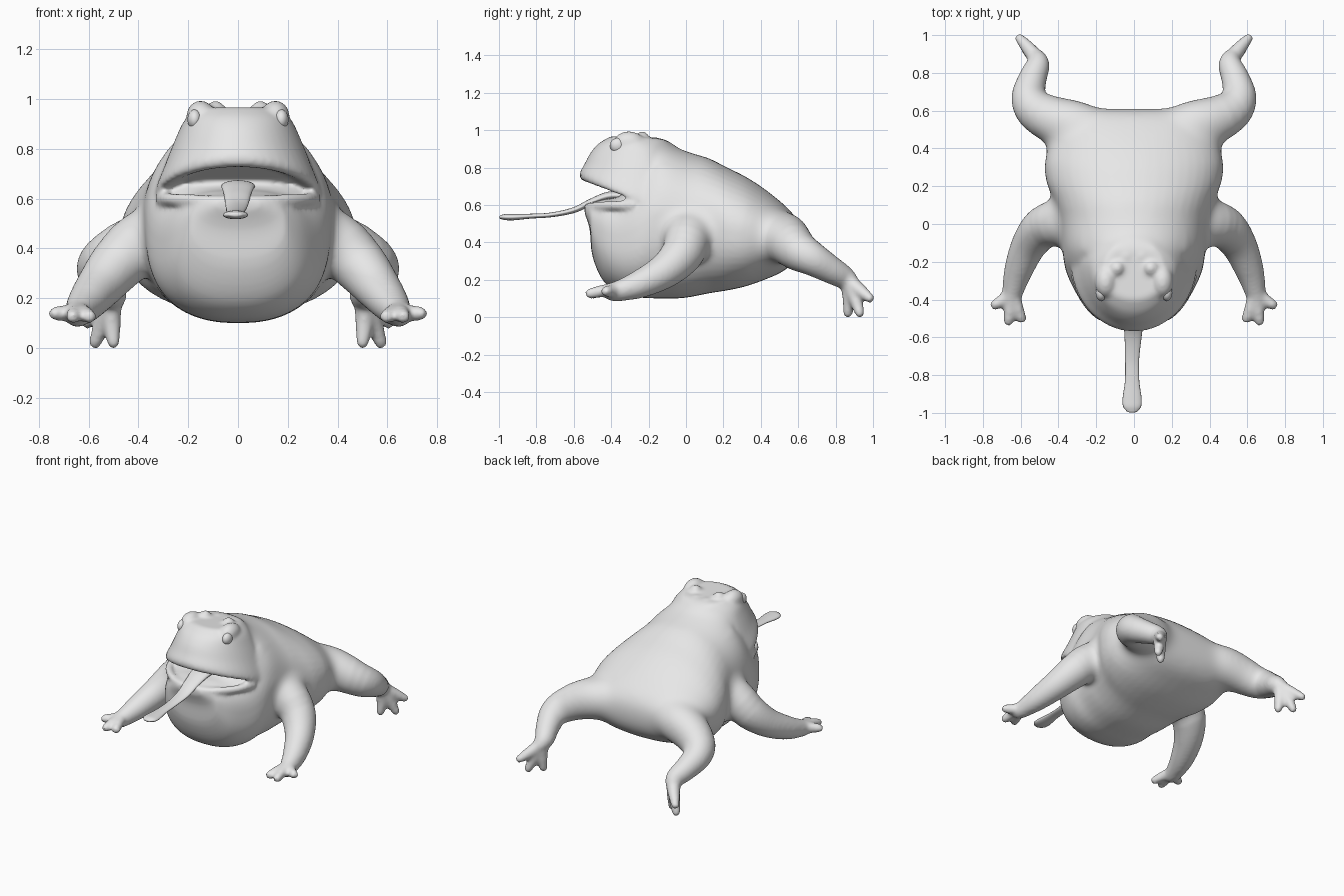
import bpy, bmesh, math
from mathutils import Vector, Matrix

if "Cube" in bpy.data.objects:
    bpy.data.objects.remove(bpy.data.objects["Cube"])

skin = bpy.data.materials.new("grey skin")
skin.diffuse_color = (0.8, 0.8, 0.8, 1)
skin.use_nodes = True
skin.node_tree.nodes["Principled BSDF"].inputs["Base Color"].default_value = skin.diffuse_color


def resample(keys, steps):
    """Smooth interpolation through key tuples."""
    out = []
    last = len(keys) - 1
    for i in range(last):
        a, b, c, d = (keys[max(0, min(last, j))] for j in (i - 1, i, i + 1, i + 2))
        for s in range(steps):
            t = s / steps
            out.append([0.5 * (2 * q + (r - p) * t + (2 * p - 5 * q + 4 * r - u) * t * t
                               + (3 * q - p - 3 * r + u) * t ** 3)
                        for p, q, r, u in zip(a, b, c, d)])
    out.append(list(keys[-1]))
    return out


def loft(bm, rings):
    """Closed skin over a list of rings."""
    loops = [[bm.verts.new(p) for p in ring] for ring in rings]
    n = len(loops[0])
    faces = [bm.faces.new(loops[0]), bm.faces.new(loops[-1])]
    for a, b in zip(loops, loops[1:]):
        for i in range(n):
            j = (i + 1) % n
            faces.append(bm.faces.new((a[i], a[j], b[j], b[i])))
    bmesh.ops.recalc_face_normals(bm, faces=faces)


def angles(n):
    return [2 * math.pi * i / n for i in range(n)]


def power(v, n):
    return math.copysign(abs(v) ** (2 / n), v)


def limb(bm, keys, side=1, flat=1.0):
    """Tapered tube along (x, y, z, radius) keys with rounded ends."""
    pts = resample([(side * x, y, z, r) for x, y, z, r in keys], 6)
    rings = []
    for i, p in enumerate(pts):
        c = Vector(p[:3])
        d = Vector(pts[min(i + 1, len(pts) - 1)][:3]) - Vector(pts[max(i - 1, 0)][:3])
        d.normalize()
        u = d.cross(Vector((0, 0, 1))).normalized()
        v = u.cross(d)
        ring = lambda o, k: [c + d * o + (u * math.cos(a) + v * math.sin(a) * flat) * p[3] * k
                             for a in angles(20)]
        cap = [(0.5 * flat, 0.8), (0.75 * flat, 0.4)]
        if i == 0:
            rings += [ring(-o * p[3], k) for o, k in reversed(cap)]
        rings.append(ring(0, 1))
        if i == len(pts) - 1:
            rings += [ring(o * p[3], k) for o, k in cap]
    loft(bm, rings)


def ball(bm, pos, size):
    m = Matrix.Translation(pos) @ Matrix.Diagonal((*size, 1))
    bmesh.ops.create_uvsphere(bm, u_segments=24, v_segments=16, radius=1, matrix=m)


def finish(bm, name):
    me = bpy.data.meshes.new(name)
    for f in bm.faces:
        f.smooth = True
    bm.to_mesh(me)
    bm.free()
    me.materials.append(skin)
    ob = bpy.data.objects.new(name, me)
    bpy.context.collection.objects.link(ob)
    return ob


bm = bmesh.new()

# torso and lower jaw: y, bottom, top, half width, squareness above and below
torso = [(-0.542, 0.555, 0.60, 0.09, 2.4, 2.2), (-0.515, 0.47, 0.61, 0.165, 2.8, 2.2),
         (-0.50, 0.325, 0.615, 0.20, 3, 2.2), (-0.44, 0.19, 0.63, 0.26, 3, 2.3),
         (-0.35, 0.125, 0.65, 0.315, 3, 2.35), (-0.25, 0.105, 0.75, 0.36, 2.6, 2.4),
         (-0.15, 0.10, 0.925, 0.378, 2.1, 2.4), (-0.05, 0.10, 0.905, 0.388, 2.1, 2.4),
         (0.02, 0.107, 0.882, 0.395, 2.05, 2.4), (0.12, 0.127, 0.85, 0.425, 2, 2.4),
         (0.22, 0.143, 0.80, 0.462, 2, 2.5), (0.32, 0.165, 0.75, 0.473, 2, 2.5),
         (0.42, 0.20, 0.685, 0.455, 2, 2.4), (0.52, 0.245, 0.605, 0.43, 2.1, 2.3),
         (0.575, 0.295, 0.55, 0.38, 2.2, 2.2), (0.602, 0.35, 0.50, 0.33, 2.2, 2.2),
         (0.612, 0.41, 0.45, 0.28, 2.2, 2.2)]
rings = []
for y, lo, hi, w, top, low in resample(torso, 4):
    ring = []
    for a in angles(48):
        n = top if math.sin(a) > 0 else low
        ring.append((w * power(math.cos(a), n), y,
                     (lo + hi) / 2 + (hi - lo) / 2 * power(math.sin(a), n)))
    rings.append(ring)
loft(bm, rings)

# lower lip rim, following the jaw outline
for side in (-1, 1):
    limb(bm, [(0.0, -0.525, 0.59, 0.022), (0.11, -0.508, 0.592, 0.022), (0.20, -0.455, 0.595, 0.024),
              (0.27, -0.375, 0.597, 0.026), (0.305, -0.28, 0.60, 0.03)], side)

# head above the mouth: z at snout, front, centre, back, half width, tilt
head = [(0.735, -0.48, -0.2, -0.05, 0.25, -0.4), (0.728, -0.55, -0.2, -0.03, 0.322, -0.38),
        (0.765, -0.57, -0.2, -0.02, 0.332, -0.38), (0.82, -0.542, -0.2, -0.02, 0.292, -0.25),
        (0.88, -0.51, -0.22, -0.03, 0.25, -0.13), (0.93, -0.465, -0.25, -0.05, 0.215, -0.07),
        (0.968, -0.40, -0.27, -0.09, 0.165, -0.05)]
rings = []
for z, front, mid, back, w, tilt in resample(head, 4):
    ring = []
    for a in angles(48):
        s = math.sin(a)
        y = mid + s * (back - mid if s > 0 else mid - front)
        ring.append((w * math.cos(a), y, z + tilt * (y - front)))
    rings.append(ring)
loft(bm, rings)

for side in (-1, 1):
    # brow ridges
    ball(bm, (side * 0.15, -0.305, 0.93), (0.058, 0.085, 0.064))
    # low bumps behind the brows
    for x, y, z in ((0.09, -0.235, 0.958), (0.04, -0.17, 0.93), (0.13, -0.17, 0.915)):
        ball(bm, (side * x, y, z), (0.04, 0.04, 0.035))
    # front legs and toes
    limb(bm, [(0.24, 0.03, 0.47, 0.11), (0.38, 0.012, 0.43, 0.13), (0.48, -0.02, 0.34, 0.114),
              (0.555, -0.11, 0.25, 0.095), (0.61, -0.24, 0.18, 0.077), (0.64, -0.35, 0.143, 0.058),
              (0.65, -0.40, 0.135, 0.05)], side)
    for x, y, z in ((0.738, -0.43, 0.138), (0.665, -0.517, 0.125), (0.595, -0.503, 0.125)):
        limb(bm, [(0.645, -0.36, 0.145, 0.042), ((0.645 + x) / 2, (y - 0.37) / 2, 0.14, 0.034),
                  (x, y, z, 0.028)], side)
    # hind legs and toes
    limb(bm, [(0.15, 0.47, 0.43, 0.12), (0.30, 0.515, 0.43, 0.138), (0.42, 0.548, 0.402, 0.132),
              (0.515, 0.60, 0.355, 0.112), (0.557, 0.67, 0.315, 0.093), (0.54, 0.76, 0.262, 0.077),
              (0.51, 0.84, 0.215, 0.064), (0.515, 0.88, 0.185, 0.05)], side)
    for x, y, z in ((0.607, 0.985, 0.1), (0.575, 0.93, 0.018), (0.50, 0.865, 0.018)):
        limb(bm, [(0.51, 0.87, 0.19, 0.045), ((0.515 + x) / 2, (0.88 + y) / 2, (0.18 + z) / 2, 0.037),
                  (x, y, z, 0.026)], side)

body = finish(bm, "toad_body")
remesh = body.modifiers.new("blend parts", 'REMESH')
remesh.mode = 'VOXEL'
remesh.voxel_size = 0.011
merged = bpy.data.meshes.new_from_object(body.evaluated_get(bpy.context.evaluated_depsgraph_get()))
body.modifiers.clear()

# melt the shoulders, hips, nape and cheeks into the torso
bm = bmesh.new()
bm.from_mesh(merged)
blends = [((0.36, 0.02, 0.45), 0.21), ((0.36, 0.52, 0.42), 0.25), ((0.1, 0.58, 0.42), 0.22),
          ((0.0, -0.03, 0.90), 0.15), ((0.18, -0.05, 0.83), 0.14), ((0.31, -0.08, 0.68), 0.16)]
for shrink in (1.0, 0.85, 0.7):
    near = [v for v in bm.verts
            if any((Vector((abs(v.co.x), v.co.y, v.co.z)) - Vector(c)).length < r * shrink
                   for c, r in blends)]
    for _ in range(20):
        bmesh.ops.smooth_vert(bm, verts=near, factor=0.5, use_axis_x=True,
                              use_axis_y=True, use_axis_z=True)
for _ in range(5):
    bmesh.ops.smooth_vert(bm, verts=bm.verts[:], factor=0.5, use_axis_x=True,
                          use_axis_y=True, use_axis_z=True)
for f in bm.faces:
    f.smooth = True
bm.to_mesh(body.data)
bm.free()
bpy.data.meshes.remove(merged)

# eyes
for side, label in ((-1, "left_eye"), (1, "right_eye")):
    bm = bmesh.new()
    ball(bm, (side * 0.174, -0.365, 0.918), (0.029, 0.042, 0.04))
    finish(bm, label)

# long flat tongue: x, y, z, half width
bm = bmesh.new()
limb(bm, [(0, -0.28, 0.64, 0.065), (0, -0.40, 0.65, 0.068), (-0.002, -0.50, 0.618, 0.055),
          (-0.005, -0.60, 0.572, 0.045), (-0.01, -0.72, 0.547, 0.037), (-0.01, -0.83, 0.54, 0.038),
          (-0.01, -0.92, 0.535, 0.05), (-0.01, -0.965, 0.535, 0.048), (-0.01, -0.99, 0.535, 0.03)],
     flat=0.34)
finish(bm, "tongue")
